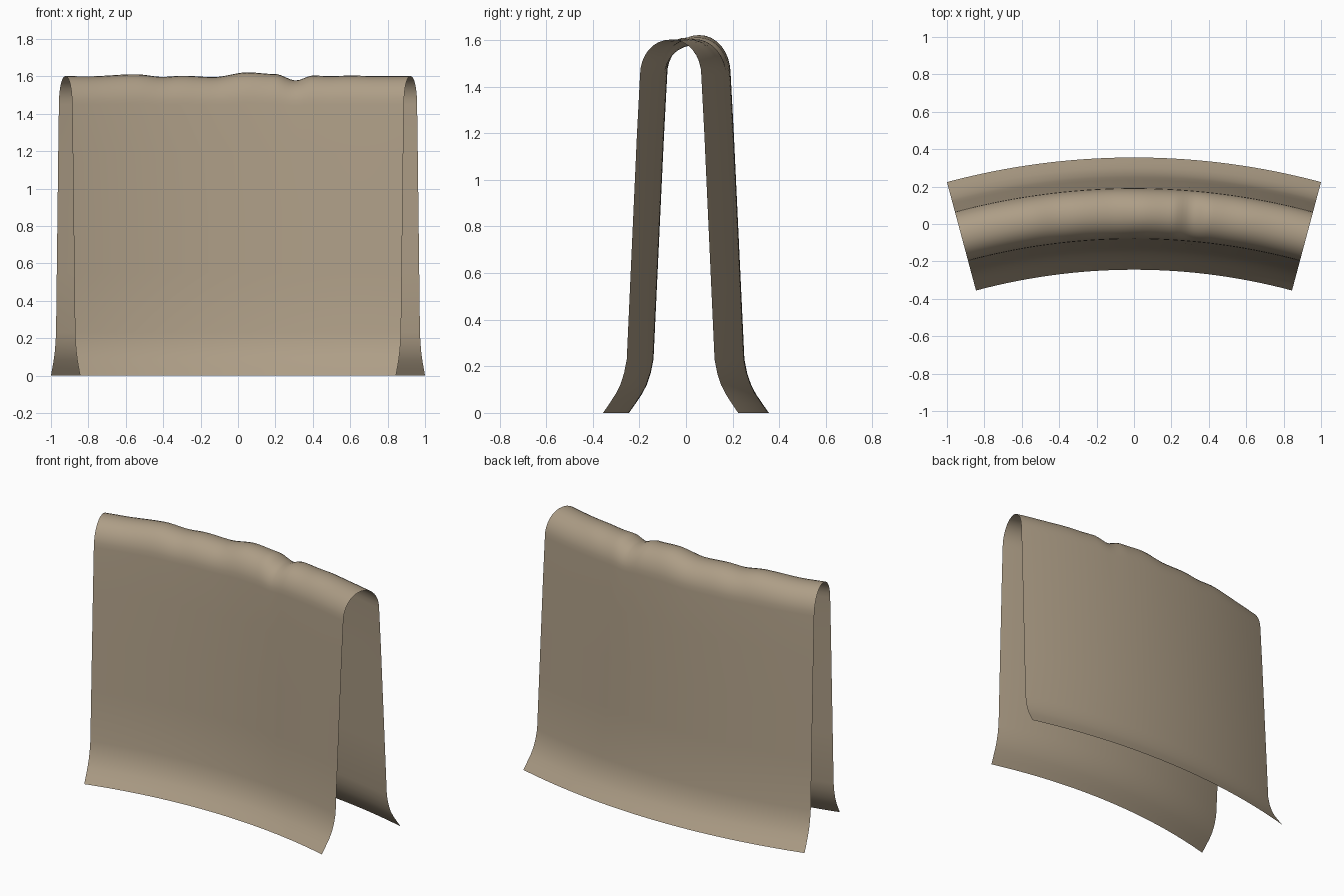
import bpy, bmesh, math

if "Cube" in bpy.data.objects:
    bpy.data.objects.remove(bpy.data.objects["Cube"])

HALF = math.radians(15)           # half of the swept arc
R_MID = 1 / math.sin(HALF) - 0.3  # radius of the wall centre line
CY = 0.3556 - 1 / math.sin(HALF)  # arc centre in y
STEPS = 80

# Half section (offset, height): flared foot, leaning side, rounded crest
half = [(0.30, 0), (0.272, 0.04), (0.245, 0.08), (0.224, 0.12), (0.207, 0.17),
        (0.195, 0.23), (0.18, 0.55), (0.165, 0.87), (0.15, 1.19), (0.136, 1.45)]
for i in range(1, 9):
    a = math.radians(90 * i / 8)
    half.append((0.136 * math.cos(a) ** 0.95 if i < 8 else 0, 1.45 + 0.152 * math.sin(a)))
profile = half + [(-d, z) for d, z in reversed(half[:-1])]

# Uneven crest line: (x, height change)
bumps = [(-1, 0), (-0.8, -0.002), (-0.55, 0.009), (-0.4, -0.005), (-0.3, 0.001),
         (-0.13, -0.006), (0.05, 0.019), (0.2, 0.01), (0.31, -0.024),
         (0.4, 0.002), (0.5, -0.001), (0.6, 0.002), (0.75, -0.001), (1, 0)]


def crest(x):
    for (x0, h0), (x1, h1) in zip(bumps, bumps[1:]):
        if x <= x1:
            t = (x - x0) / (x1 - x0)
            return h0 + (h1 - h0) * t * t * (3 - 2 * t)
    return 0


# Sweep the section along the arc as a single open sheet
bm = bmesh.new()
rows = []
for s in range(STEPS + 1):
    a = HALF * (2 * s / STEPS - 1)
    lift = crest(R_MID * math.sin(a))
    row = []
    for d, z in profile:
        w = max(0, (z - 1.4) / 0.2)
        r = R_MID + d
        row.append(bm.verts.new((r * math.sin(a), CY + r * math.cos(a), z + lift * w)))
    rows.append(row)
for r0, r1 in zip(rows, rows[1:]):
    for i in range(len(profile) - 1):
        bm.faces.new((r0[i], r0[i + 1], r1[i + 1], r1[i])).smooth = True
bmesh.ops.recalc_face_normals(bm, faces=bm.faces)
if max(bm.faces, key=lambda f: f.calc_center_median().z).normal.z < 0:
    bmesh.ops.reverse_faces(bm, faces=bm.faces)

mesh = bpy.data.meshes.new("curved_wall")
bm.to_mesh(mesh)
bm.free()
wall = bpy.data.objects.new("curved_wall", mesh)
bpy.context.collection.objects.link(wall)

# Tan stone colour
mat = bpy.data.materials.new("tan_stone")
mat.diffuse_color = (0.42, 0.34, 0.24, 1)
mat.use_nodes = True
mat.node_tree.nodes["Principled BSDF"].inputs["Base Color"].default_value = mat.diffuse_color
mesh.materials.append(mat)
